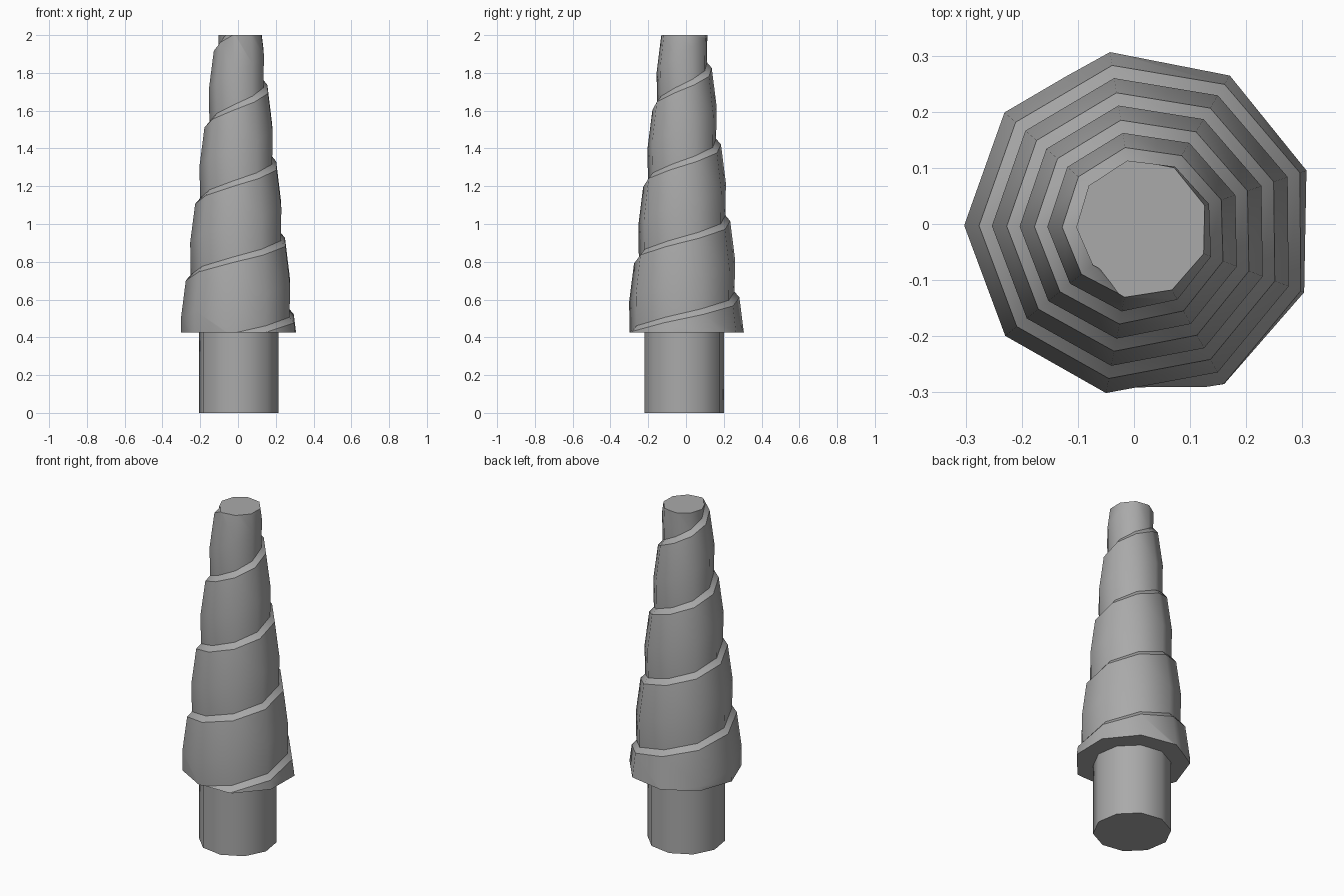
import bpy, bmesh, math
from mathutils import Matrix

cube = bpy.data.objects.get("Cube")
if cube:
    bpy.data.objects.remove(cube)

AXIS = (0.007, -0.008)      # centre line of the part
SIDES, PITCH = 9, 0.405     # spiral facets per turn, rise per turn
BASE_Z, TOP_Z = 0.425, 2.0

grey = bpy.data.materials.new("plain_grey")
grey.use_nodes = True
grey.diffuse_color = (0.4, 0.4, 0.4, 1)
grey.node_tree.nodes["Principled BSDF"].inputs["Base Color"].default_value = (0.4, 0.4, 0.4, 1)


def finish(bm, name):
    """Smooth the sides, keep ledges and caps crisp, and make the object."""
    bmesh.ops.recalc_face_normals(bm, faces=bm.faces)
    bm.normal_update()
    for f in bm.faces:
        f.smooth = True
    for e in bm.edges:
        if len(e.link_faces) == 2:
            a, b = e.link_faces
            e.smooth = abs(a.normal.z - b.normal.z) < 0.3
    mesh = bpy.data.meshes.new(name)
    bm.to_mesh(mesh)
    bm.free()
    mesh.materials.append(grey)
    obj = bpy.data.objects.new(name, mesh)
    bpy.context.collection.objects.link(obj)
    return obj


def ledge_radius(z):
    return 0.255 - 0.122 * (z - 0.72)


def column(k):
    """Profile of one wrap: foot, belly, outer rim, inner ledge."""
    ang = math.radians(19 + k * 360 / SIDES)
    z = 0.5 + PITCH * ang / math.tau
    r, r_next = ledge_radius(z), ledge_radius(z + PITCH)
    profile = [(r, z + 0.03), (r + 0.003, z + 0.2),
               (r_next + 0.026, z + PITCH), (r_next, z + PITCH + 0.03)]
    return [(AXIS[0] + p * math.cos(ang), AXIS[1] + p * math.sin(ang), h)
            for p, h in profile]


# Tapered body: one continuous spiral sheet, trimmed flat at both ends
bm = bmesh.new()
cols = [[bm.verts.new(p) for p in column(k)] for k in range(-13, 45)]
for a, b in zip(cols, cols[1:]):
    for j in range(3):
        bm.faces.new((a[j], b[j], b[j + 1], a[j + 1]))
bmesh.ops.remove_doubles(bm, verts=bm.verts, dist=0.0005)
bmesh.ops.triangulate(bm, faces=bm.faces)
for height, direction in ((BASE_Z, -1), (TOP_Z, 1)):
    bmesh.ops.bisect_plane(bm, geom=bm.verts[:] + bm.edges[:] + bm.faces[:],
                           plane_co=(0, 0, height), plane_no=(0, 0, direction),
                           clear_outer=True)
    rim = [e for e in bm.edges if e.is_boundary
           and all(abs(v.co.z - height) < 0.0001 for v in e.verts)]
    bmesh.ops.holes_fill(bm, edges=rim, sides=0)
finish(bm, "spiral_body")

# Round shank below the body
bm = bmesh.new()
depth = BASE_Z + 0.02
bmesh.ops.create_cone(bm, cap_ends=True, segments=10, radius1=0.213, radius2=0.213,
                      depth=depth,
                      matrix=Matrix.Translation((0.005, -0.01, depth / 2))
                      @ Matrix.Rotation(math.radians(9), 4, 'Z'))
finish(bm, "shank")
